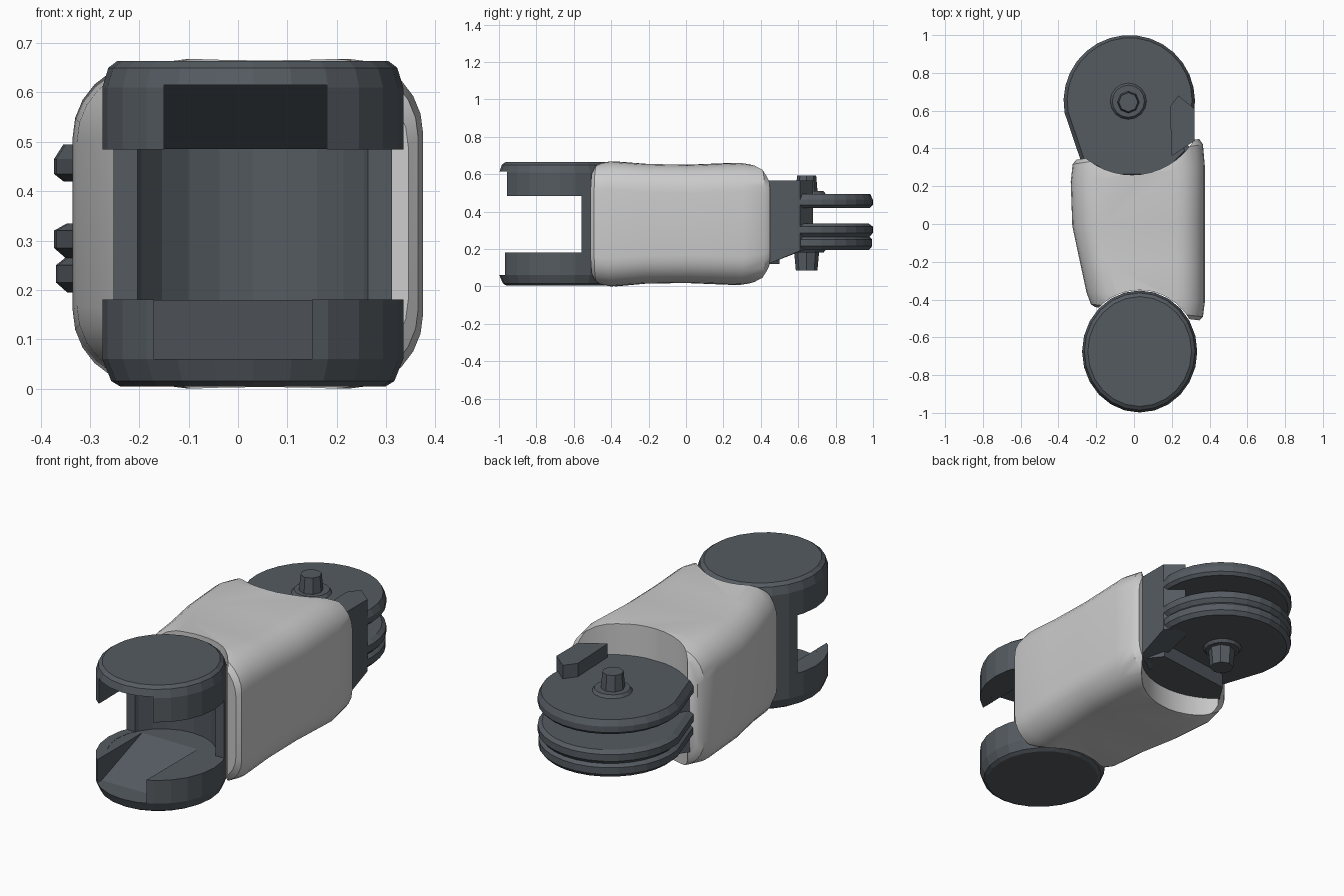
import bpy, bmesh, math
from mathutils import Vector

if "Cube" in bpy.data.objects:
    bpy.data.objects.remove(bpy.data.objects["Cube"])

dark = bpy.data.materials.new("dark_grey")
dark.diffuse_color = (0.09, 0.105, 0.12, 1)
dark.use_nodes = True
dark.node_tree.nodes["Principled BSDF"].inputs["Base Color"].default_value = dark.diffuse_color


def make(name, bm, mat=None):
    bmesh.ops.recalc_face_normals(bm, faces=bm.faces)
    me = bpy.data.meshes.new(name)
    bm.to_mesh(me)
    bm.free()
    ob = bpy.data.objects.new(name, me)
    bpy.context.collection.objects.link(ob)
    if mat:
        me.materials.append(mat)
    return ob


def loft(name, rings, mat=None):
    bm = bmesh.new()
    vs = [[bm.verts.new(p) for p in r] for r in rings]
    n = len(vs[0])
    for a, b in zip(vs, vs[1:]):
        for i in range(n):
            bm.faces.new((a[i], a[(i + 1) % n], b[(i + 1) % n], b[i]))
    bm.faces.new(vs[0])
    bm.faces.new(vs[-1])
    return make(name, bm, mat)


def prism(name, pts, levels, mat=None):
    """Stack of (z, scale) copies of a plan outline."""
    c = sum((Vector(p) for p in pts), Vector((0, 0))) / len(pts)
    return loft(name, [[(c.x + (x - c.x) * s, c.y + (y - c.y) * s, z) for x, y in pts]
                       for z, s in levels], mat)


def arc(cx, cy, rx, ry, n, a0=0, a1=360):
    step = (a1 - a0) / (n if a1 - a0 == 360 else n - 1)
    return [(cx + rx * math.cos(math.radians(a0 + step * i)),
             cy + ry * math.sin(math.radians(a0 + step * i))) for i in range(n)]


def cut(ob, cutter):
    m = ob.modifiers.new("cut", 'BOOLEAN')
    m.operation, m.solver, m.object = 'DIFFERENCE', 'EXACT', cutter
    bpy.context.view_layer.update()
    me = bpy.data.meshes.new_from_object(ob.evaluated_get(bpy.context.evaluated_depsgraph_get()))
    ob.modifiers.clear()
    ob.data = me
    bpy.data.objects.remove(cutter)


# Light outer sleeve: rounded sections whose left side is shorter and tapers forward
def section(t, shrink, zlo, zhi):
    left = -0.235 - 0.1 * min(1, t / 0.6)
    right, r = 0.375, 0.15
    lo, hi = zlo + shrink, zhi - shrink
    left, right = left + shrink, right - shrink
    ring = []
    for k, (cx, cz) in enumerate([(right - r, hi - r), (left + r, hi - r),
                                  (left + r, lo + r), (right - r, lo + r)]):
        for x, z in arc(cx, cz, r, r, 7, 90 * k, 90 * k + 90):
            u = (x - left) / (right - left)
            y0, y1 = -0.44 - 0.07 * u, 0.34 + 0.11 * u
            ring.append((x, y0 + (y1 - y0) * t, z))
    return ring


sleeve = loft("outer_sleeve", [section(*s) for s in [
    (0, 0.03, 0.0, 0.67), (0.02, 0.01, 0.0, 0.67), (0.1, 0, 0.0, 0.668), (0.3, 0, 0.015, 0.655),
    (0.55, 0, 0.018, 0.65), (0.85, 0, 0.008, 0.66), (0.97, 0.01, 0.015, 0.655),
    (1, 0.03, 0.015, 0.655)]])
# Concave ends that wrap the two joints
cut(sleeve, prism("front_scoop", arc(0.03, -0.675, 0.31, 0.325, 48), [(-0.2, 1), (0.9, 1)]))
cut(sleeve, prism("back_scoop", arc(-0.01, 0.66, 0.39, 0.4, 48), [(-0.2, 1), (0.9, 1)]))

# Front fork: round body with a slot between two plates
fork = prism("front_fork", arc(0.03, -0.675, 0.305, 0.323, 24),
             [(0.004, 0.88), (0.015, 0.94), (0.06, 1), (0.61, 1), (0.65, 0.96), (0.664, 0.9)], dark)
cut(fork, prism("slot_round", arc(0.03, -0.67, 0.26, 0.26, 24), [(0.18, 1), (0.485, 1)]))
cut(fork, prism("slot_open", [(-0.5, -1.2), (0.5, -1.2), (0.5, -0.56), (-0.5, -0.56)],
                [(0.181, 1), (0.484, 1)]))
# Sloped recesses thinning the plate tips
for x0, x1, z0, z1 in [(-0.17, 0.15, 0.06, 0.19), (-0.15, 0.18, 0.615, 0.475)]:
    zm = z1 + (0.05 if z1 < 0.3 else -0.05)
    wedge = [(-1.1, z0), (-0.88, z0), (-0.52, z1), (-0.52, zm), (-1.1, zm)]
    cut(fork, loft("recess", [[(x, y, z) for y, z in wedge] for x in (x0, x1)]))

# Back tongue: two stacked plates, rounded at the tip, running into the sleeve
plate = arc(-0.025, 0.65, 0.348, 0.35, 20, -35, 190) + [(-0.28, 0.33), (-0.12, 0.24), (0.15, 0.24), (0.28, 0.37)]
prism("tongue_plate_upper", plate, [(0.42, 0.95), (0.435, 1), (0.465, 1), (0.495, 0.95)], dark)
prism("tongue_plate_lower", plate,
      [(0.195, 0.93), (0.215, 0.99), (0.25, 0.99), (0.265, 0.94), (0.285, 1), (0.32, 1), (0.335, 0.93)], dark)

# Web joining the plates, and the raised stop on the right side
prism("tongue_web", [(-0.27, 0.34), (-0.1, 0.24), (0.12, 0.24), (0.3, 0.4), (0.22, 0.5), (-0.2, 0.45)],
      [(0.12, 1), (0.49, 1)], dark)
stop = [(0.2, 0.36), (0.32, 0.44), (0.32, 0.61), (0.235, 0.68), (0.19, 0.62)]
prism("side_stop", stop, [(0.34, 1), (0.565, 1)], dark)
loft("side_stop_lower", [[(x, y, z0) for (x, y), z0 in zip(stop, (0.11, 0.12, 0.19, 0.2, 0.19))],
                         [(x, y, 0.345) for x, y in stop]], dark)

# Pivot bosses above and below
for name, z0, z1, z2, r in [("upper", 0.49, 0.51, 0.592, 0.06), ("lower", 0.2, 0.18, 0.085, 0.068)]:
    prism("pivot_collar_" + name, arc(-0.03, 0.65, 0.1, 0.1, 16), [(z0, 1), (z1, 0.85)], dark)
    prism("pivot_boss_" + name, arc(-0.03, 0.645, r, r, 8), [(z0, 1), (z2, 0.85)], dark)

# Smooth sleeve, faceted dark parts
bpy.ops.object.select_all(action='DESELECT')
sleeve.select_set(True)
bpy.context.view_layer.objects.active = sleeve
bpy.ops.object.shade_smooth_by_angle(angle=math.radians(35))
